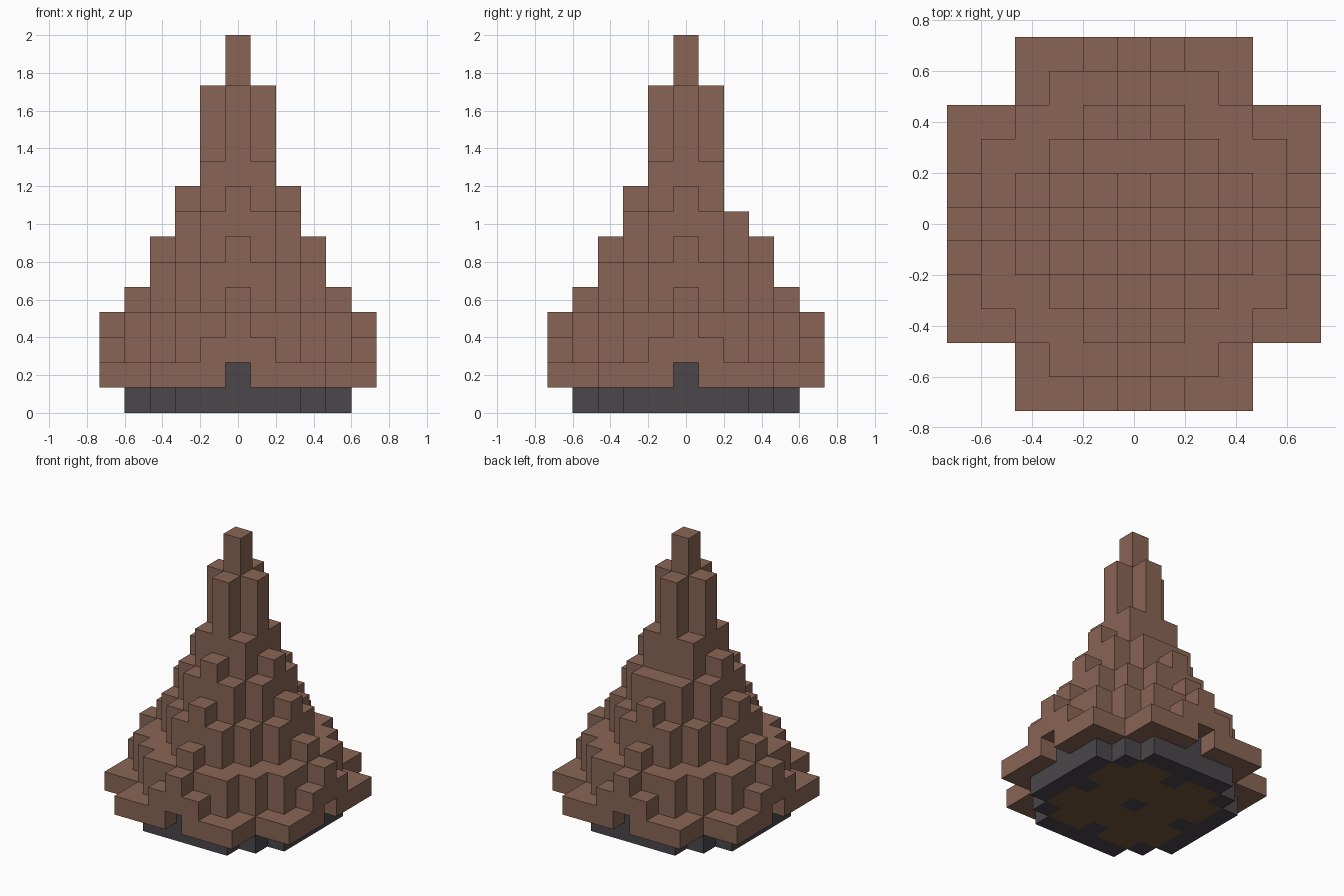
import bpy
import bmesh
from mathutils import Vector

cube = bpy.data.objects.get("Cube")
if cube:
    bpy.data.objects.remove(cube, do_unlink=True)

UNIT = 2 / 15  # edge of one block


def material(name, rgb):
    mat = bpy.data.materials.new(name)
    mat.use_nodes = True
    mat.diffuse_color = (*rgb, 1)
    mat.node_tree.nodes["Principled BSDF"].inputs["Base Color"].default_value = (*rgb, 1)
    return mat


bark = material("reddish_brown", (0.25, 0.13, 0.09))
stone = material("dark_grey", (0.07, 0.062, 0.07))
earth = material("earth_brown", (0.16, 0.09, 0.04))


def slab(rows, layers):
    """Stepped round slab: rows[i] is the half width at distance i from the middle."""
    return {(x, y, z) for z in layers
            for y in range(1 - len(rows), len(rows))
            for x in range(-rows[abs(y)], rows[abs(y)] + 1)}


def four(reach, z, half=0):
    """Blocks at the same reach on all four sides."""
    cells = set()
    for s in range(-half, half + 1):
        cells |= {(s, reach, z), (s, -reach, z), (reach, s, z), (-reach, s, z)}
    return cells


# Base: a dark ring around an earth floor with a dark centre
footing = slab([4, 4, 4, 3, 2], [0])
floor = {(x, y, z) for x, y, z in slab([3, 3, 3, 2], [0])
         if (x, y) != (0, 0)} - four(3, 0)

# Doorways: dark blocks recessed in the skirt on each side
doors = four(4, 1)
skirt = slab([5, 5, 5, 5, 3, 3], [1]) - doors - four(5, 1)

parts = {
    "base_ring": (stone, footing - floor),
    "base_floor": (earth, floor),
    "doorways": (stone, doors),
    "skirt": (bark, skirt),
    "porch_roofs": (bark, four(5, 2, half=1) | four(5, 3)),
    "lower_tier": (bark, slab([4, 4, 4, 3, 2], [2, 3])),
    "lower_dormers": (bark, four(4, 4)),
    "middle_tier": (bark, slab([3, 3, 2, 1], [4, 5])),
    "middle_dormers": (bark, four(3, 6)),
    "upper_tier": (bark, slab([2, 2, 1], [6, 7])),
    "upper_dormers": (bark, four(2, 8) - {(0, 2, 8)}),
    "tower": (bark, slab([1, 1], [8, 9])),
    "tower_buttresses": (bark, slab([1, 0], [10, 11, 12])),
    "spire": (bark, slab([0], [13, 14])),
}
solid = set().union(*(cells for _, cells in parts.values()))
AXES = [Vector(a) for a in ((1, 0, 0), (0, 1, 0), (0, 0, 1))]


def build(name, mat, cells):
    """Skin the outer faces of a group of blocks and merge flat areas."""
    bm = bmesh.new()
    for cell in cells:
        centre = Vector(cell) + AXES[2] / 2
        for i in range(3):
            for sign in (1, -1):
                n = AXES[i] * sign
                if tuple(int(c) for c in Vector(cell) + n) in solid:
                    continue
                u, v = AXES[(i + 1) % 3] / 2, AXES[(i + 2) % 3] / 2 * sign
                mid = centre + n / 2
                corners = (mid - u - v, mid + u - v, mid + u + v, mid - u + v)
                bm.faces.new([bm.verts.new(c * UNIT) for c in corners])
    bmesh.ops.remove_doubles(bm, verts=bm.verts, dist=UNIT / 100)
    bmesh.ops.dissolve_limit(bm, angle_limit=0.01, verts=bm.verts, edges=bm.edges)
    mesh = bpy.data.meshes.new(name)
    bm.to_mesh(mesh)
    bm.free()
    mesh.materials.append(mat)
    bpy.context.collection.objects.link(bpy.data.objects.new(name, mesh))


for part, (mat, cells) in parts.items():
    build(part, mat, cells)
